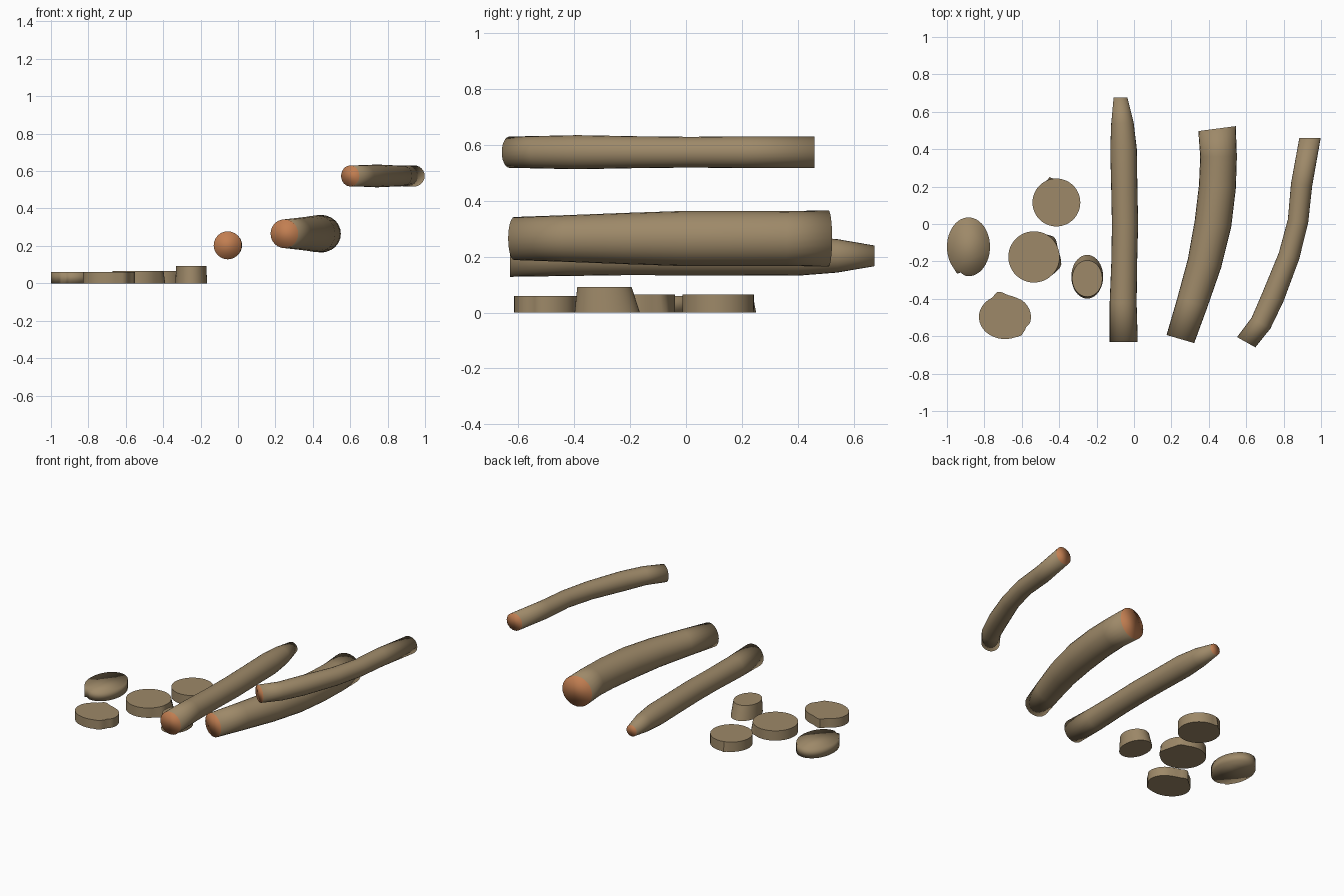
import bpy, bmesh, math
from mathutils import Vector

if "Cube" in bpy.data.objects:
    bpy.data.objects.remove(bpy.data.objects["Cube"])


def material(name, color):
    m = bpy.data.materials.new(name)
    m.diffuse_color = (*color, 1)
    m.use_nodes = True
    m.node_tree.nodes["Principled BSDF"].inputs["Base Color"].default_value = m.diffuse_color
    return m


BARK = material("brown bark", (0.34, 0.25, 0.14))
WOOD = material("orange cut wood", (0.54, 0.21, 0.083))


def finish(name, bm, angle=None):
    bmesh.ops.recalc_face_normals(bm, faces=bm.faces)
    mesh = bpy.data.meshes.new(name)
    bm.to_mesh(mesh)
    bm.free()
    mesh.materials.append(BARK)
    mesh.materials.append(WOOD)
    ob = bpy.data.objects.new(name, mesh)
    bpy.context.collection.objects.link(ob)
    bpy.ops.object.select_all(action='DESELECT')
    ob.select_set(True)
    bpy.context.view_layer.objects.active = ob
    if angle:
        bpy.ops.object.shade_smooth_by_angle(angle=math.radians(angle))
    else:
        bpy.ops.object.shade_smooth()


def bridge(bm, rings):
    n = len(rings[0])
    for a, b in zip(rings, rings[1:]):
        for i in range(n):
            j = (i + 1) % n
            bm.faces.new((a[i], a[j], b[j], b[i]))
    return bm.faces.new(rings[0]), bm.faces.new(rings[-1])


def stick(name, z, path, start_dir, end_dir, n=24):
    """Tube through (x, y, radius) points with flat cut ends."""
    bm = bmesh.new()
    pts = [Vector((x, y, z)) for x, y, r in path]
    rings = []
    for k, p in enumerate(pts):
        if k == 0:
            t = Vector((*start_dir, 0))
        elif k == len(pts) - 1:
            t = Vector((*end_dir, 0))
        else:
            t = pts[k + 1] - pts[k - 1]
        t.normalize()
        side = Vector((t.y, -t.x, 0))
        r = path[k][2]
        rings.append([bm.verts.new(p + r * (side * math.cos(a) + Vector((0, 0, math.sin(a)))))
                      for a in (2 * math.pi * i / n for i in range(n))])
    for cap in bridge(bm, rings):
        cap.material_index = 1
    finish(name, bm)


def slice_of_wood(name, center, rx, ry, height, top=(1, 1), shift=0.0,
                  low=(), both=(), angle=35, n=48):
    """Flat disc; bumps are (degrees, amount, width) on the low rim or both rims."""
    bm = bmesh.new()

    def ring(z, sx, sy, dy, bumps):
        out = []
        for i in range(n):
            d = 360 * i / n
            f = 1.0
            for at, amount, width in bumps:
                off = abs((d - at + 180) % 360 - 180)
                f += amount * max(0, 1 - off / width)
            a = math.radians(d)
            out.append(bm.verts.new((center[0] + rx * sx * f * math.cos(a),
                                     center[1] + ry * sy * f * math.sin(a) + dy, z)))
        return out

    bridge(bm, [ring(0, 1, 1, 0, (*low, *both)),
                ring(height, *top, shift, both)])
    finish(name, bm, angle)


# three sticks
stick("straight_stick", 0.203,
      [(-.055, -.63, .075), (-.058, -.42, .072), (-.052, -.2, .069), (-.048, 0, .070),
       (-.052, .2, .070), (-.056, .4, .071), (-.062, .54, .060), (-.072, .675, .037)],
      (0, 1), (0, 1))
stick("thick_stick", 0.265,
      [(.248, -.615, .077), (.312, -.42, .084), (.377, -.21, .092), (.422, 0, .099),
       (.446, .2, .099), (.452, .36, .098), (.444, .51, .101)],
      (.28, .96), (-.13, .99))
stick("thin_curved_stick", 0.574,
      [(.6, -.632, .056), (.679, -.53, .058), (.743, -.39, .061), (.829, -.17, .057),
       (.877, .016, .055), (.896, .21, .057), (.941, .46, .057)],
      (.49, .87), (0, 1))

# five cut slices on the ground
slice_of_wood("oval_slice", (-.885, -.122), .115, .157, .06,
              both=((238, .07, 8), (250, -.07, 8)), angle=None)
slice_of_wood("chipped_slice", (-.69, -.497), .139, .118, .06,
              both=((102, .2, 16), (65, -.03, 20), (305, .06, 10), (330, -.06, 14)))
slice_of_wood("middle_slice", (-.535, -.176), .137, .137, .065,
              low=((43, .12, 18), (-18, .12, 24)))
slice_of_wood("back_slice", (-.415, .115), .128, .128, .065,
              low=((105, .1, 8),))
slice_of_wood("tapered_stub", (-.25, -.282), .085, .117, .092,
              top=(.95, .83), shift=-.010)
